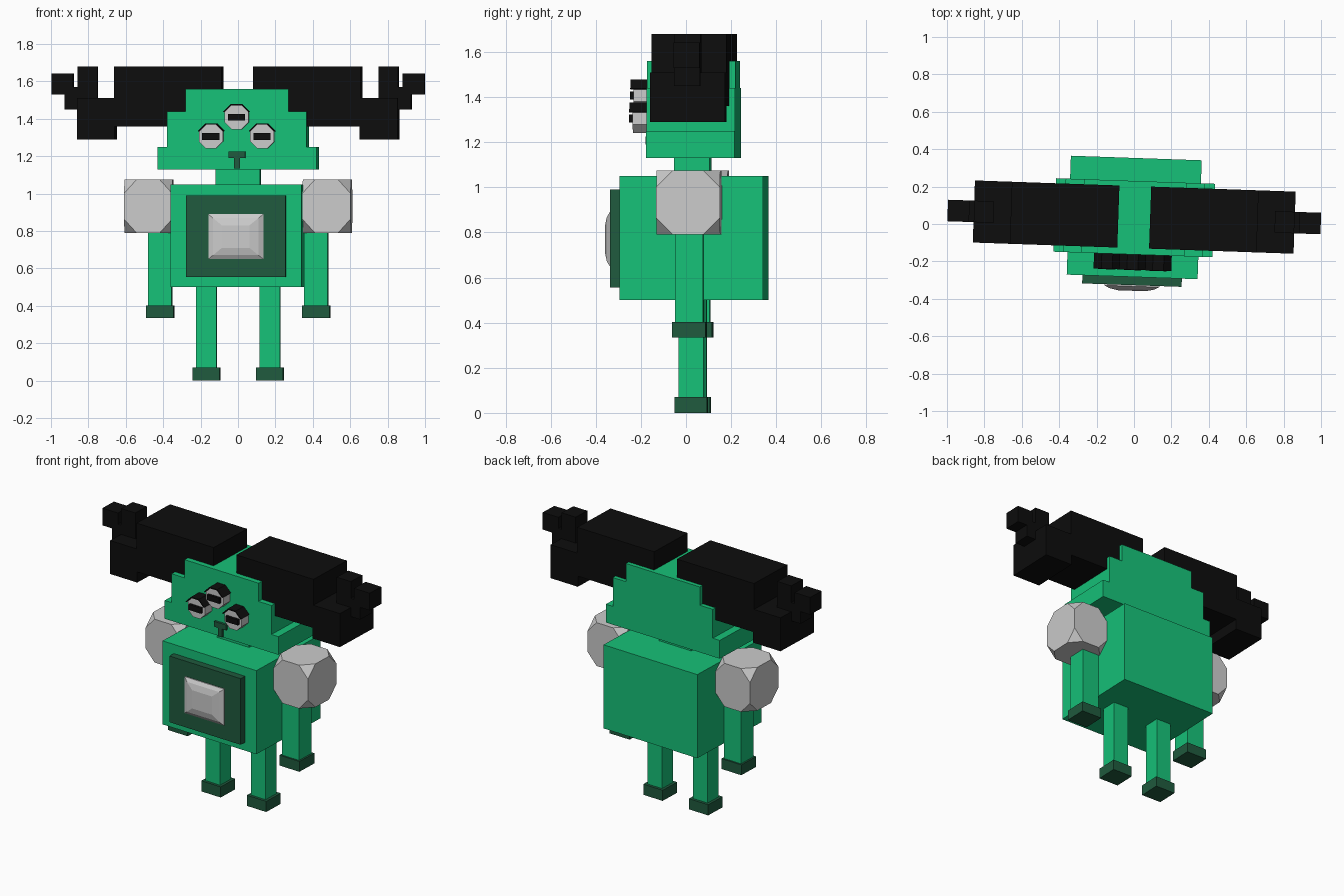
import bpy, bmesh, math
from mathutils import Matrix, Vector

if "Cube" in bpy.data.objects:
    bpy.data.objects.remove(bpy.data.objects["Cube"])

TURN = Matrix.Rotation(math.radians(-2), 4, 'Z')  # whole model stands slightly turned
CY = 0.03                                         # depth centre line of limbs


def material(name, rgb):
    m = bpy.data.materials.new(name)
    m.diffuse_color = (*rgb, 1)
    m.use_nodes = True
    m.node_tree.nodes["Principled BSDF"].inputs["Base Color"].default_value = m.diffuse_color
    return m


GREEN = material("green", (0.008, 0.533, 0.188))
DARK = material("dark_green", (0.014, 0.102, 0.048))
BLACK = material("black", (0.004, 0.004, 0.004))
GREY = None


def finish(name, bm, mat):
    bmesh.ops.recalc_face_normals(bm, faces=bm.faces)
    bm.transform(TURN)
    me = bpy.data.meshes.new(name)
    bm.to_mesh(me)
    bm.free()
    if mat:
        me.materials.append(mat)
    ob = bpy.data.objects.new(name, me)
    bpy.context.collection.objects.link(ob)
    return ob


def add_box(bm, x, y, z):
    """Add a box given (min, max) ranges."""
    c = [(a + b) / 2 for a, b in (x, y, z)]
    s = [abs(b - a) for a, b in (x, y, z)]
    mat = Matrix.Translation(c) @ Matrix.Diagonal((*s, 1))
    return bmesh.ops.create_cube(bm, size=1, matrix=mat)['verts']


def box(name, x, y, z, mat):
    bm = bmesh.new()
    add_box(bm, x, y, z)
    return finish(name, bm, mat)


def extrude_profile(name, pts, y0, y1, mat):
    """Extrude an x-z outline from y0 to y1."""
    bm = bmesh.new()
    f = bm.faces.new([bm.verts.new((x, y0, z)) for x, z in pts])
    ext = bmesh.ops.extrude_face_region(bm, geom=[f])
    vs = [g for g in ext['geom'] if isinstance(g, bmesh.types.BMVert)]
    bmesh.ops.translate(bm, verts=vs, vec=(0, y1 - y0, 0))
    return finish(name, bm, mat)


def octagon(cx, cz, apothem, first=0, count=8):
    r = apothem / math.cos(math.pi / 8)
    angs = [math.pi / 8 + (first + i) * math.pi / 4 for i in range(count)]
    return [(cx + r * math.cos(a), cz + r * math.sin(a)) for a in angs]


# Torso and chest panel
box("torso", (-0.35, 0.35), (-0.283, 0.353), (0.5, 1.05), GREEN)
box("chest_panel", (-0.266, 0.266), (-0.327, -0.28), (0.555, 0.99), DARK)

# Bulging chest screen made of shrinking rectangles
bm = bmesh.new()
rings = []
for k, y in ((1.0, -0.32), (1.0, -0.333), (0.82, -0.347), (0.5, -0.357)):
    rings.append([bm.verts.new((sx * 0.147 * k, y, 0.77 + sz * 0.12 * k))
                  for sx, sz in ((-1, -1), (1, -1), (1, 1), (-1, 1))])
for a, b in zip(rings, rings[1:]):
    for i in range(4):
        j = (i + 1) % 4
        bm.faces.new((a[i], a[j], b[j], b[i]))
bm.faces.new(rings[0])
bm.faces.new(rings[-1])
finish("chest_screen", bm, GREY)

# Neck and stepped head
box("neck", (-0.12, 0.12), (CY - 0.078, CY + 0.078), (1.03, 1.15), GREEN)
half = [(0.425, 1.13), (0.425, 1.25), (0.373, 1.25), (0.373, 1.44), (0.276, 1.44), (0.276, 1.56)]
extrude_profile("head", half + [(-x, z) for x, z in reversed(half)], -0.163, 0.23, GREEN)

# T-shaped nose
box("nose_bar", (-0.045, 0.045), (-0.178, -0.16), (1.19, 1.225), DARK)
box("nose_stem", (-0.016, 0.016), (-0.178, -0.16), (1.135, 1.19), DARK)

# Three octagonal eyes with slit pupils and black lids
for i, (x, z) in enumerate(((-0.137, 1.305), (0, 1.408), (0.137, 1.305))):
    extrude_profile(f"eye_{i}", octagon(x, z, 0.064), -0.15, -0.23, GREY)
    box(f"pupil_{i}", (x - 0.046, x + 0.046), (-0.247, -0.2), (z - 0.018, z + 0.018), BLACK)
    lid = octagon(x, z, 0.071, 0, 4) + octagon(x, z, 0.064, 0, 4)[::-1]
    extrude_profile(f"eyelid_{i}", lid, -0.15, -0.245, BLACK)

for side, s in (("left", -1), ("right", 1)):
    # Legs and feet
    def limb(name, cx, h, z, mat):
        box(f"{side}_{name}", (s * cx - h, s * cx + h), (CY - h, CY + h), z, mat)
    limb("leg", 0.17, 0.055, (0.05, 0.55), GREEN)
    limb("foot", 0.17, 0.072, (0, 0.07), DARK)

    # Arms and hands
    limb("arm", 0.417, 0.063, (0.38, 0.88), GREEN)
    limb("hand", 0.417, 0.074, (0.335, 0.403), DARK)

    # Shoulder: cube with its corners cut off
    bm = bmesh.new()
    vs = bmesh.ops.create_cube(bm, size=2)['verts']
    bmesh.ops.bevel(bm, geom=vs, offset=0.52, offset_type='OFFSET', segments=1, affect='VERTICES')
    bm.transform(Matrix.Translation((s * 0.477, CY, 0.9325)) @ Matrix.Diagonal((0.129, 0.141, 0.1425, 1)))
    finish(f"{side}_shoulder", bm, GREY)

    # Branching horn built of blocks: deep inner pieces, thin outer prongs
    deep, thin = (-0.129, 0.203), (-0.02, 0.095)
    bm = bmesh.new()
    for x, y, z in (((0.085, 0.66), deep, (1.36, 1.68)),
                    ((0.655, 0.858), deep, (1.29, 1.51)),
                    ((0.752, 0.857), thin, (1.5, 1.68)),
                    ((0.85, 0.927), thin, (1.45, 1.57)),
                    ((0.882, 0.998), thin, (1.53, 1.643))):
        add_box(bm, (s * x[0], s * x[1]), y, z)
    finish(f"{side}_horn", bm, BLACK)
